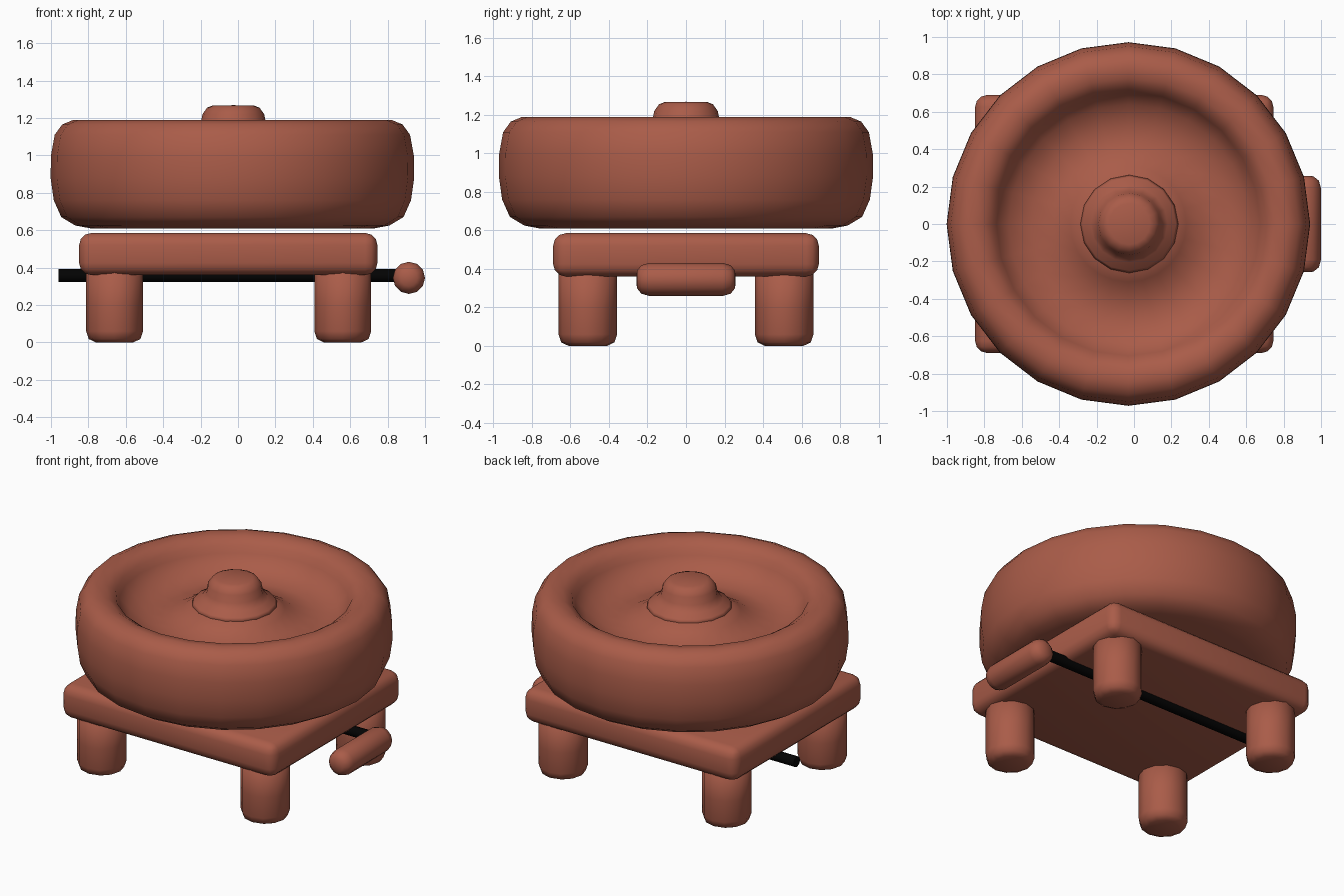
import bpy, bmesh, math
from mathutils import Matrix, Vector

if "Cube" in bpy.data.objects:
    bpy.data.objects.remove(bpy.data.objects["Cube"])


def material(name, rgb):
    m = bpy.data.materials.new(name)
    m.diffuse_color = (*rgb, 1)
    m.use_nodes = True
    m.node_tree.nodes["Principled BSDF"].inputs["Base Color"].default_value = m.diffuse_color
    return m


CLAY = material("red clay", (0.40, 0.107, 0.066))
BLACK = material("black", (0.001, 0.001, 0.001))


def finish(name, bm, mat, matrix):
    bmesh.ops.transform(bm, matrix=matrix, verts=bm.verts)
    bmesh.ops.recalc_face_normals(bm, faces=bm.faces)
    for f in bm.faces:
        f.smooth = True
    me = bpy.data.meshes.new(name)
    bm.to_mesh(me)
    bm.free()
    me.materials.append(mat)
    ob = bpy.data.objects.new(name, me)
    bpy.context.collection.objects.link(ob)
    return ob


def lathe(name, profile, sides, mat, matrix):
    """Turn an (r, z) profile round z; r = 0 at both ends closes it."""
    bm = bmesh.new()
    vs = [bm.verts.new((r, 0, z)) for r, z in profile]
    es = [bm.edges.new(p) for p in zip(vs, vs[1:])]
    bmesh.ops.spin(bm, geom=vs + es, cent=(0, 0, 0), axis=(0, 0, 1),
                   angle=math.tau, steps=sides, use_merge=True)
    bmesh.ops.remove_doubles(bm, verts=bm.verts, dist=0.0005)
    return finish(name, bm, mat, matrix)


# bowl with thick rounded rim and a ring-shaped trough round the knob
lathe("bowl", [(0, .61), (.76, .61), (.84, .625), (.915, .67), (.955, .76),
               (.972, .88), (.97, 1.0), (.95, 1.11), (.91, 1.165), (.85, 1.19),
               (.78, 1.18), (.725, 1.145), (.705, 1.10), (.64, 1.03),
               (.52, .99), (.40, 1.0), (.31, 1.05), (.255, 1.09), (0, 1.09)],
      24, CLAY, Matrix.Translation((-.03, 0, 0)))

# centre knob rising from the raised middle
lathe("knob", [(0, 1.05), (.24, 1.06), (.262, 1.09), (.25, 1.108), (.205, 1.13),
               (.175, 1.17), (.165, 1.22), (.14, 1.255), (.11, 1.267), (0, 1.268)],
      16, CLAY, Matrix.Translation((-.025, 0, 0)))

# square base plate, all edges rounded
bm = bmesh.new()
bmesh.ops.create_cube(bm, size=1)
bmesh.ops.scale(bm, vec=(1.595, 1.38, .225), verts=bm.verts)
bmesh.ops.bevel(bm, geom=bm.edges[:], offset=.065, segments=3, profile=.5,
                affect='EDGES')
finish("base_plate", bm, CLAY, Matrix.Translation((-.052, 0, .4725)))

# four round legs
for sx, side in ((-.66, "left"), (.56, "right")):
    for sy, end in ((-.51, "front"), (.51, "back")):
        lathe(f"{end}_{side}_leg",
              [(0, 0), (.10, 0), (.138, .018), (.152, .06), (.152, .2), (.152, .45), (0, .45)],
              12, CLAY, Matrix.Translation((sx, sy, 0)))

# black rod under the plate, set towards the back
bm = bmesh.new()
bmesh.ops.create_cone(bm, cap_ends=True, segments=8, radius1=.035,
                      radius2=.035, depth=1.84)
rod = finish("rod", bm, BLACK,
             Matrix.Translation((-.04, .19, .357)) @ Matrix.Rotation(math.pi / 2, 4, 'Y'))
for p in rod.data.polygons:
    p.use_smooth = len(p.vertices) == 4

# rounded grip bar on the right end of the rod
lathe("grip", [(0, -.258), (.045, -.255), (.074, -.232), (.086, -.19), (.086, .19),
               (.074, .232), (.045, .255), (0, .258)],
      12, CLAY, Matrix.Translation((.914, 0, .345)) @ Matrix.Rotation(math.pi / 2, 4, 'X'))
